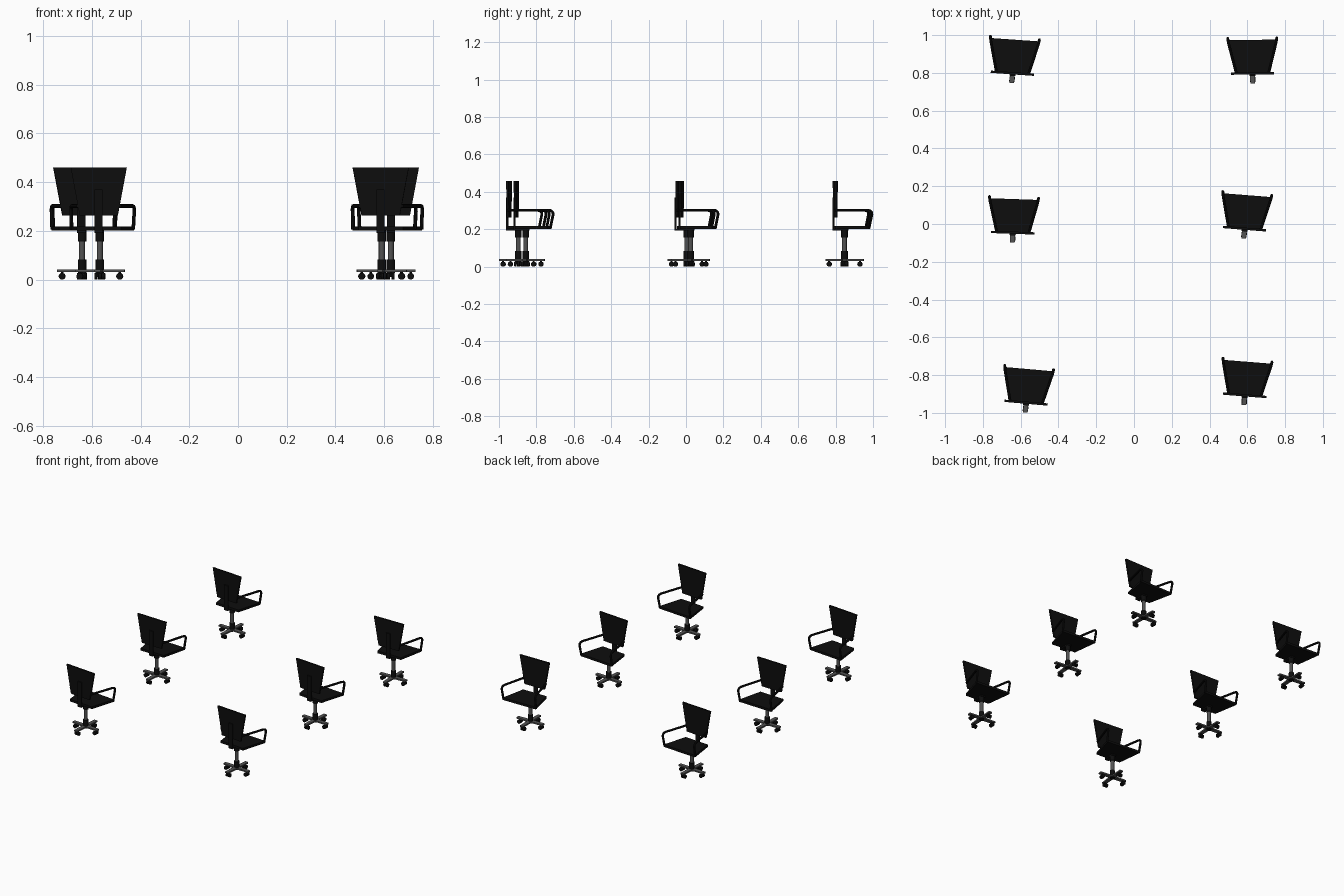
import bpy, bmesh, math
from mathutils import Matrix, Vector

if "Cube" in bpy.data.objects:
    bpy.data.objects.remove(bpy.data.objects["Cube"])


def material(name, r, g, b):
    m = bpy.data.materials.new(name)
    m.diffuse_color = (r, g, b, 1)
    m.use_nodes = True
    m.node_tree.nodes["Principled BSDF"].inputs["Base Color"].default_value = m.diffuse_color
    return m


BLACK = material("black", 0.004, 0.004, 0.004)
GREY = material("dark metal grey", 0.085, 0.085, 0.085)
parts = {}


def finish(name, bm, mat, smooth=False):
    bmesh.ops.recalc_face_normals(bm, faces=bm.faces[:])
    me = bpy.data.meshes.new(name)
    for f in bm.faces:
        f.smooth = smooth and len(f.verts) == 4
    if smooth:
        for e in bm.edges:
            e.smooth = e.calc_face_angle(0) < math.radians(40)
    bm.to_mesh(me)
    bm.free()
    me.materials.append(mat)
    parts[name] = me


def slab(bm, outline, offset):
    """Prism: outline of 3D points pushed along offset."""
    face = bm.faces.new([bm.verts.new(p) for p in outline])
    ext = bmesh.ops.extrude_face_region(bm, geom=[face])
    verts = [v for v in ext["geom"] if isinstance(v, bmesh.types.BMVert)]
    bmesh.ops.translate(bm, verts=verts, vec=offset)


def cylinder(bm, r, depth, matrix, segments=16):
    bmesh.ops.create_cone(bm, cap_ends=True, segments=segments, radius1=r,
                          radius2=r, depth=depth, matrix=matrix)


def upright(bm, r, z0, z1):
    cylinder(bm, r, z1 - z0, Matrix.Translation((0, 0, (z0 + z1) / 2)))


# seat: trapezoid plate, wider at the front (+y)
bm = bmesh.new()
slab(bm, [(-.092, -.05, .201), (.092, -.05, .201), (.129, .128, .201),
          (-.129, .128, .201)], (0, 0, .016))
finish("seat", bm, BLACK)

# backrest: flared panel
bm = bmesh.new()
slab(bm, [(-.078, -.056, .262), (.078, -.056, .262), (.115, -.056, .459),
          (-.115, -.056, .459)], (0, .012, 0))
finish("backrest", bm, BLACK)

# back support: upright strip and its foot under the seat
bm = bmesh.new()
slab(bm, [(-.016, -.064, .194), (.016, -.064, .194), (.016, -.064, .37),
          (-.016, -.064, .37)], (0, .009, 0))
slab(bm, [(-.016, -.064, .192), (.016, -.064, .192), (.016, .02, .192),
          (-.016, .02, .192)], (0, 0, .01))
finish("back_support", bm, BLACK)

# armrests: swept tube with a rounded front corner, mirrored
cu = bpy.data.curves.new("armrest_path", "CURVE")
cu.dimensions = "3D"
cu.bevel_depth = .0075
cu.bevel_resolution = 2
cu.use_fill_caps = True
path = [(.085, -.05, .302), (.126, .112, .302), (.1285, .127, .299),
        (.130, .135, .291), (.130, .137, .280), (.127, .122, .206)]
for side in (-1, 1):
    sp = cu.splines.new("POLY")
    sp.points.add(len(path) - 1)
    for pt, (x, y, z) in zip(sp.points, path):
        pt.co = (side * x, y, z, 1)
tmp = bpy.data.objects.new("armrest_path", cu)
bpy.context.collection.objects.link(tmp)
bpy.context.view_layer.update()
me = bpy.data.meshes.new_from_object(
    tmp.evaluated_get(bpy.context.evaluated_depsgraph_get()))
bm = bmesh.new()
bm.from_mesh(me)
bpy.data.objects.remove(tmp)
finish("armrests", bm, BLACK, True)

# gas column: grey tube between black sleeves
bm = bmesh.new()
upright(bm, .0125, .07, .165)
finish("column_tube", bm, GREY, True)
bm = bmesh.new()
upright(bm, .0175, .157, .202)
upright(bm, .0175, .026, .083)
finish("column_sleeves", bm, BLACK, True)

# base legs: four tapered bars in a cross; casters: twin wheels at the ends
legs, wheels = bmesh.new(), bmesh.new()
for i in range(4):
    rot = Matrix.Rotation(i * math.pi / 2, 4, "Z")
    outline = [(.0, -.015, .031), (.102, -.012, .031),
               (.102, .012, .031), (.0, .015, .031)]
    slab(legs, [rot @ Vector(p) for p in outline], (0, 0, .010))
    for y in (-.009, .009):
        cylinder(wheels, .0135, .011, rot @ Matrix.Translation((.082, y, .0135))
                 @ Matrix.Rotation(math.pi / 2, 4, "X"))
    cylinder(wheels, .005, .022, rot @ Matrix.Translation((.082, 0, .022)), 8)
finish("base_legs", legs, GREY)
finish("casters", wheels, BLACK, True)

# six chairs: base centre x, y and turn in degrees
chairs = [(-.640, .848, -4), (.627, .847, .5), (-.640, .004, -2),
          (.589, .025, -4.5), (.590, -.857, -4.5), (-.567, -.896, -5)]
for n, (x, y, turn) in enumerate(chairs, 1):
    for name, me in parts.items():
        ob = bpy.data.objects.new(f"{name}_{n}", me)
        ob.location = (x, y, 0)
        ob.rotation_euler = (0, 0, math.radians(turn))
        bpy.context.collection.objects.link(ob)
